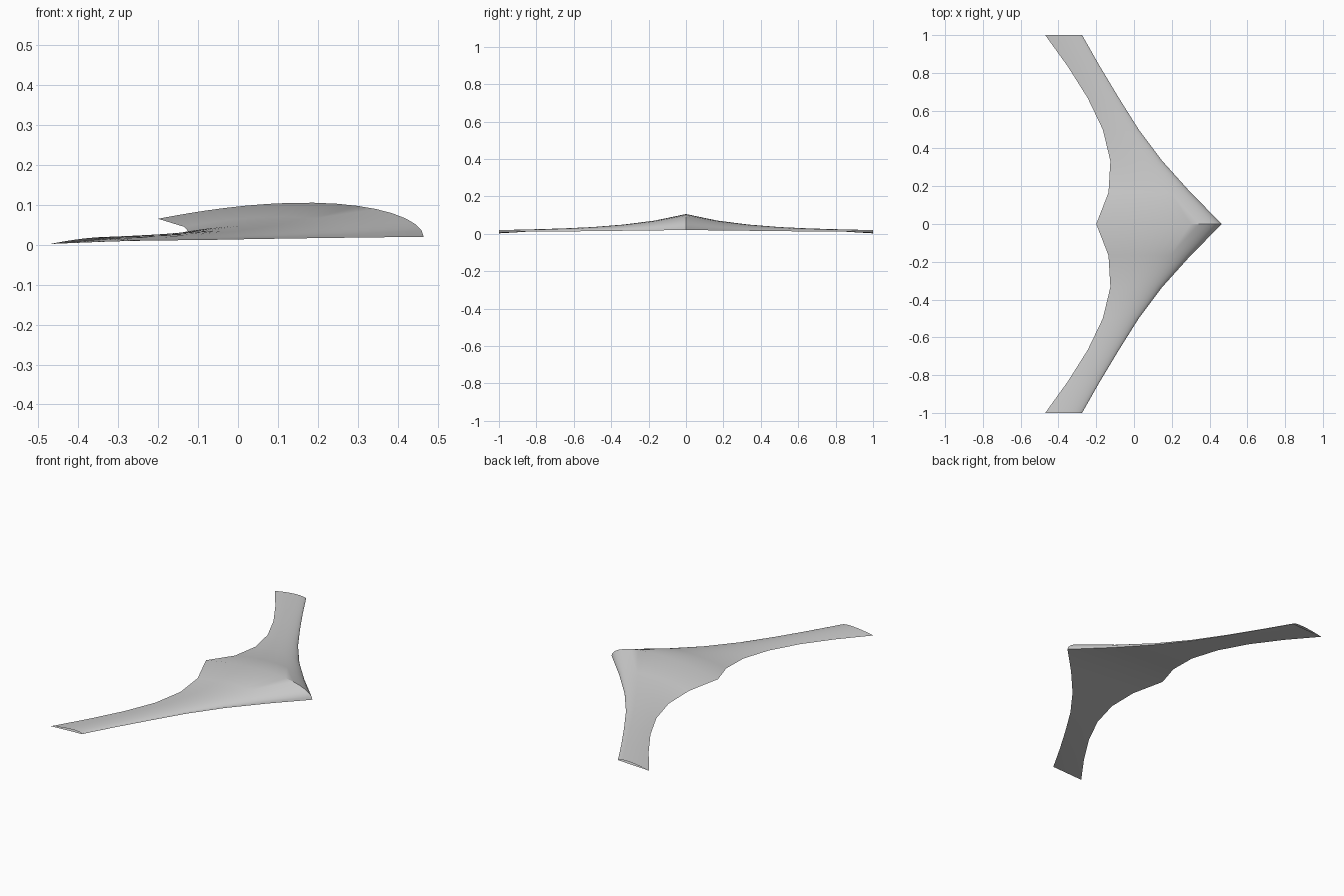
import bpy, bmesh, math

cube = bpy.data.objects.get("Cube")
if cube:
    bpy.data.objects.remove(cube, do_unlink=True)

# Plain grey skin
grey = bpy.data.materials.new("plain grey")
grey.use_nodes = True
colour = (0.6, 0.6, 0.6, 1)
grey.diffuse_color = colour
grey.node_tree.nodes["Principled BSDF"].inputs["Base Color"].default_value = colour

# Span stations: leading x, leading z, trailing x, trailing z, section height
STATIONS = [
    (0.465, 0.020, -0.200, 0.065, 0.068),
    (0.300, 0.018, -0.135, 0.045, 0.042),
    (0.150, 0.016, -0.125, 0.034, 0.026),
    (0.025, 0.014, -0.165, 0.026, 0.017),
    (-0.080, 0.012, -0.245, 0.020, 0.013),
    (-0.180, 0.011, -0.350, 0.012, 0.012),
    (-0.275, 0.010, -0.470, 0.002, 0.012),
]
CHORD_STEPS = 18


def section(bm, y, lead_x, lead_z, trail_x, trail_z, height):
    """Rounded upper curve and straight lower line sharing both end points."""
    upper, lower = [], []
    for i in range(CHORD_STEPS + 1):
        t = (1 - math.cos(math.pi * i / CHORD_STEPS)) / 2
        x = lead_x + (trail_x - lead_x) * t
        z = lead_z + (trail_z - lead_z) * t
        low = bm.verts.new((x, y, z))
        lower.append(low)
        if 0 < i < CHORD_STEPS:
            arch = 2.6 * height * math.sqrt(t) * (1 - t)
            upper.append(bm.verts.new((x, y, z + arch)))
        else:
            upper.append(low)
    return upper, lower


# Loft one half of the wing, leaving the tip open
bm = bmesh.new()
span = len(STATIONS) - 1
sections = [section(bm, n / span, *row) for n, row in enumerate(STATIONS)]
for (up_a, low_a), (up_b, low_b) in zip(sections, sections[1:]):
    for i in range(CHORD_STEPS):
        bm.faces.new((up_a[i], up_b[i], up_b[i + 1], up_a[i + 1]))
        bm.faces.new((low_a[i], low_a[i + 1], low_b[i + 1], low_b[i]))

# Mirror to the other half and weld along the centre ridge
both = bmesh.ops.duplicate(bm, geom=bm.verts[:] + bm.edges[:] + bm.faces[:])["geom"]
copies = [g for g in both if isinstance(g, bmesh.types.BMFace)]
for v in (g for g in both if isinstance(g, bmesh.types.BMVert)):
    v.co.y = -v.co.y
bmesh.ops.reverse_faces(bm, faces=copies)
bmesh.ops.remove_doubles(bm, verts=bm.verts[:], dist=0.00001)
bm.normal_update()
if max(bm.faces, key=lambda f: f.calc_center_median().z).normal.z < 0:
    bmesh.ops.reverse_faces(bm, faces=bm.faces[:])

mesh = bpy.data.meshes.new("flying_wing")
bm.to_mesh(mesh)
bm.free()
mesh.materials.append(grey)
wing = bpy.data.objects.new("flying_wing", mesh)
bpy.context.collection.objects.link(wing)

# Smooth skin with sharp edges
bpy.ops.object.select_all(action="DESELECT")
wing.select_set(True)
bpy.context.view_layer.objects.active = wing
bpy.ops.object.shade_smooth_by_angle(angle=math.radians(30))
